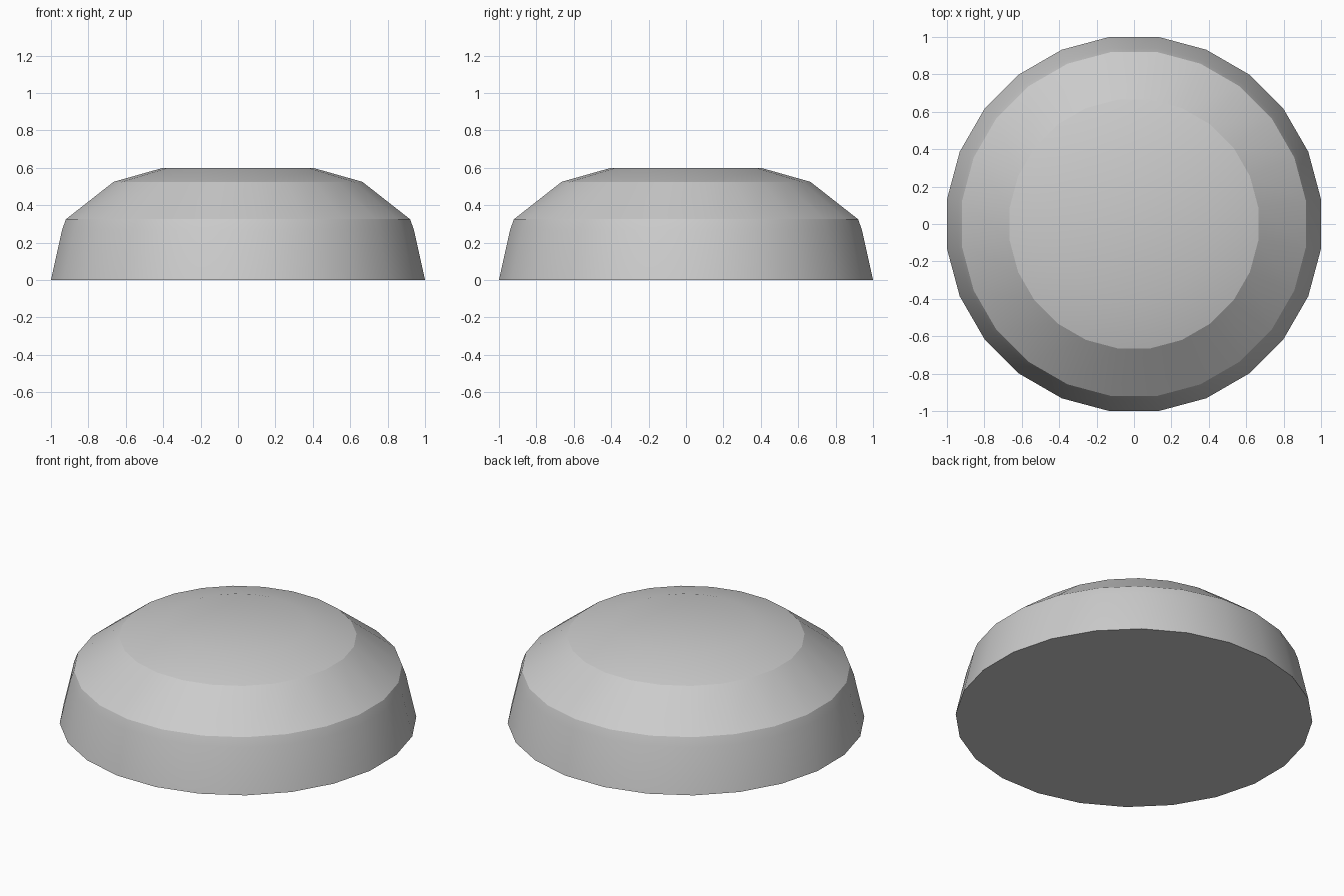
import bpy, bmesh, math

cube = bpy.data.objects.get("Cube")
if cube:
    bpy.data.objects.remove(cube, do_unlink=True)

grey = bpy.data.materials.new("light_grey")
grey.use_nodes = True
colour = (0.6, 0.6, 0.6, 1)
grey.diffuse_color = colour
grey.node_tree.nodes["Principled BSDF"].inputs["Base Color"].default_value = colour

# Stepped dome profile: (radius across flats, height, crisp edge)
SIDES = 24
PROFILE = [(1.0, 0, True), (0.94, 0.27, False), (0.92, 0.325, True),
           (0.665, 0.525, True), (0.4, 0.6, False)]


def ring(bm, radius, z):
    r = radius / math.cos(math.pi / SIDES)
    angles = [(i + 0.5) * math.tau / SIDES for i in range(SIDES)]
    return [bm.verts.new((r * math.cos(a), r * math.sin(a), z)) for a in angles]


bm = bmesh.new()
rings = [ring(bm, r, z) for r, z, crisp in PROFILE]

# Sloping bands
for low, high in zip(rings, rings[1:]):
    for i in range(SIDES):
        j = (i + 1) % SIDES
        bm.faces.new((low[i], low[j], high[j], high[i]))

# Flat base, and flat top fanned from its back corner
bm.faces.new(rings[0][::-1])
top = rings[-1]
start = SIDES // 4
for k in range(1, SIDES - 1):
    bm.faces.new((top[start], top[(start + k) % SIDES], top[(start + k + 1) % SIDES]))

# Smooth round the dome, crisp between the main bands
for face in bm.faces:
    face.smooth = True
for verts, (r, z, crisp) in zip(rings, PROFILE):
    if crisp:
        for i in range(SIDES):
            bm.edges.get((verts[i], verts[(i + 1) % SIDES])).smooth = False

mesh = bpy.data.meshes.new("stepped_dome")
bm.to_mesh(mesh)
bm.free()
mesh.materials.append(grey)
dome = bpy.data.objects.new("stepped_dome", mesh)
bpy.context.collection.objects.link(dome)
